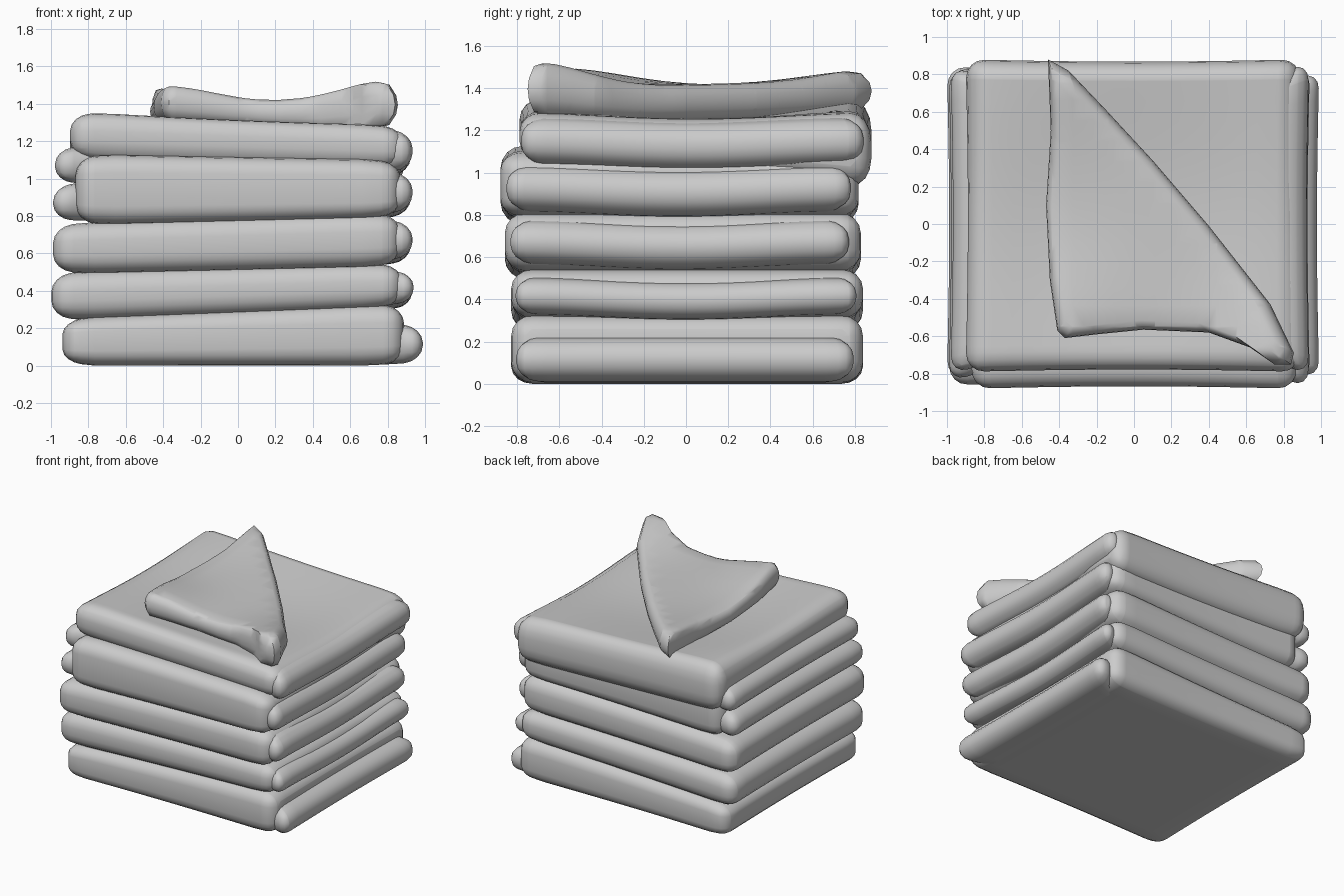
import bpy, bmesh, math
from mathutils import Vector

if "Cube" in bpy.data.objects:
    bpy.data.objects.remove(bpy.data.objects["Cube"])


def cut_grid(bm, step):
    # slice the mesh along x and y so it can be bent softly
    for axis in (Vector((1, 0, 0)), Vector((0, 1, 0))):
        for i in range(-8, 9):
            geom = bm.verts[:] + bm.edges[:] + bm.faces[:]
            bmesh.ops.bisect_plane(bm, geom=geom, plane_co=axis * i * step + axis * 0.003,
                                   plane_no=axis, dist=1e-5)


def finish(name, bm):
    bmesh.ops.recalc_face_normals(bm, faces=bm.faces[:])
    mesh = bpy.data.meshes.new(name)
    bm.to_mesh(mesh)
    bm.free()
    ob = bpy.data.objects.new(name, mesh)
    bpy.context.collection.objects.link(ob)
    bpy.ops.object.select_all(action='DESELECT')
    bpy.context.view_layer.objects.active = ob
    ob.select_set(True)
    bpy.ops.object.shade_smooth_by_angle(angle=math.radians(50))
    return ob


def slab(name, x, y, left, right, sag=0.0, wave=0.0, back_drop=0.0, taper=0):
    """Soft pillow slab; left and right give (bottom, top) heights at its x ends.
    taper = 1 or -1 narrows the hidden left or right end so it stays inside the stack."""
    h = max(left[1] - left[0], right[1] - right[0])
    bm = bmesh.new()
    bmesh.ops.create_cube(bm, size=1)
    cx, cy = (x[0] + x[1]) / 2, (y[0] + y[1]) / 2
    for v in bm.verts:
        v.co = Vector((cx + v.co.x * (x[1] - x[0]), cy + v.co.y * (y[1] - y[0]), v.co.z * h))
    bmesh.ops.bevel(bm, geom=bm.edges[:], offset=min(h * 0.44, 0.1), segments=4,
                    profile=0.5, affect='EDGES', clamp_overlap=True)
    cut_grid(bm, 0.11)
    for v in bm.verts:
        t = min(1.0, max(0.0, (v.co.x - x[0]) / (x[1] - x[0])))
        u = min(1.0, max(0.0, (v.co.y - y[0]) / (y[1] - y[0])))
        s = v.co.z / h + 0.5
        lo = left[0] + (right[0] - left[0]) * t
        hi = left[1] + (right[1] - left[1]) * t
        lo -= back_drop * max(0, u - 0.5) * 2
        # the ends are squeezed to a blunt point
        end = min(v.co.x - x[0], x[1] - v.co.x)
        pinch = 0.02 * max(0, 1 - end / 0.16)
        lo, hi = lo + pinch, hi - pinch
        dip = sag * math.sin(math.pi * t) * math.sin(math.pi * u)
        bend = wave * math.cos(2 * math.pi * u)
        # edges pull in slightly between the corners
        v.co.y -= 0.012 * math.sin(math.pi * t) * (2 * u - 1)
        v.co.x -= 0.012 * math.sin(math.pi * u) * (2 * t - 1)
        if taper:
            away = (1 - t) if taper > 0 else t
            v.co.y = cy + (v.co.y - cy) * (1 - 0.3 * away ** 1.3)
        v.co.z = lo + (hi - lo) * s + (bend - dip) * (s if lo < 0.05 else 1)
    return finish(name, bm)


# Folded towels: body (x, y, left heights, right heights), then right-hand roll (x end, y, heights)
layers = [
    ((-0.94, 0.89), (-0.83, 0.84), (0.00, 0.255), (0.00, 0.335), (0.99, (-0.83, 0.82), (0.005, 0.225))),
    ((-1.00, 0.88), (-0.83, 0.84), (0.24, 0.50), (0.31, 0.55), (0.94, (-0.83, 0.83), (0.31, 0.50))),
    ((-0.99, 0.87), (-0.86, 0.83), (0.49, 0.76), (0.53, 0.82), (0.935, (-0.86, 0.80), (0.55, 0.77))),
    ((-0.87, 0.87), (-0.88, 0.82), (0.75, 1.13), (0.79, 1.10), (0.935, (-0.88, 0.81), (0.80, 1.03))),
    ((-0.90, 0.89), (-0.79, 0.88), (1.09, 1.35), (1.04, 1.275), (0.935, (-0.81, 0.87), (1.02, 1.255))),
]
for i, (x, y, left, right, roll) in enumerate(layers):
    top = i == len(layers) - 1
    slab(f"towel_body_{i + 1}", x, y, left, right, sag=0.05 if top else 0.008,
         wave=0.01 if top else 0.0, back_drop=0.13 if top else 0.0)
    slab(f"towel_roll_{i + 1}", (0.45, roll[0]), roll[1], roll[2], roll[2],
         wave=0.012 if i > 0 else 0.0, taper=1)

# Left-hand folds poking out under the top towel
slab("left_fold_lower", (-0.99, -0.3), (-0.84, 0.82), (0.765, 0.975), (0.80, 1.0), taper=-1)
slab("left_fold_upper", (-0.98, -0.3), (-0.80, 0.84), (0.965, 1.175), (1.0, 1.17), taper=-1)

# Triangular corner folded over on top
outline = [(-0.46, 0.88), (-0.445, 0.5), (-0.47, 0.1), (-0.45, -0.3), (-0.41, -0.57), (-0.37, -0.61),
           (-0.2, -0.59), (0.05, -0.565), (0.4, -0.58), (0.62, -0.66), (0.75, -0.75), (0.84, -0.75),
           (0.855, -0.69), (0.73, -0.43), (0.4, -0.01), (0.1, 0.34), (-0.15, 0.61), (-0.35, 0.82)]
rings = [(0.88, -1), (0.95, -0.85), (0.99, -0.4), (1.0, 0), (0.99, 0.4), (0.95, 0.85), (0.88, 1)]
centre = Vector((-0.05, -0.15))
bm = bmesh.new()
loops = []
for scale, z in rings:
    loops.append([bm.verts.new((*(centre + (Vector(p) - centre) * scale), z)) for p in outline])
n = len(outline)
for a, b in zip(loops, loops[1:]):
    for k in range(n):
        bm.faces.new((a[k], a[(k + 1) % n], b[(k + 1) % n], b[k]))
bm.faces.new(loops[0][::-1])
bm.faces.new(loops[-1])
cut_grid(bm, 0.11)
lifts = [((-0.40, -0.60), 0.085), ((0.82, -0.74), 0.125), ((-0.45, 0.88), 0.05)]
for v in bm.verts:
    p = v.co.xy
    up = sum(a * math.exp(-((p - Vector(c)).length / 0.42) ** 2) for c, a in lifts)
    # the diagonal crease is puffier than the open corner
    crease = max(0.0, 1 - abs((p.x + 0.46) * 1.63 + (p.y - 0.88) * 1.31) / 2.09 / 0.45)
    base = 1.34 - 0.03 * p.x
    v.co.z = base + up * (0.65 + 0.35 * v.co.z) + v.co.z * (0.06 + 0.025 * crease)
bmesh.ops.triangulate(bm, faces=[f for f in bm.faces if len(f.verts) > 4])
finish("folded_corner", bm)
